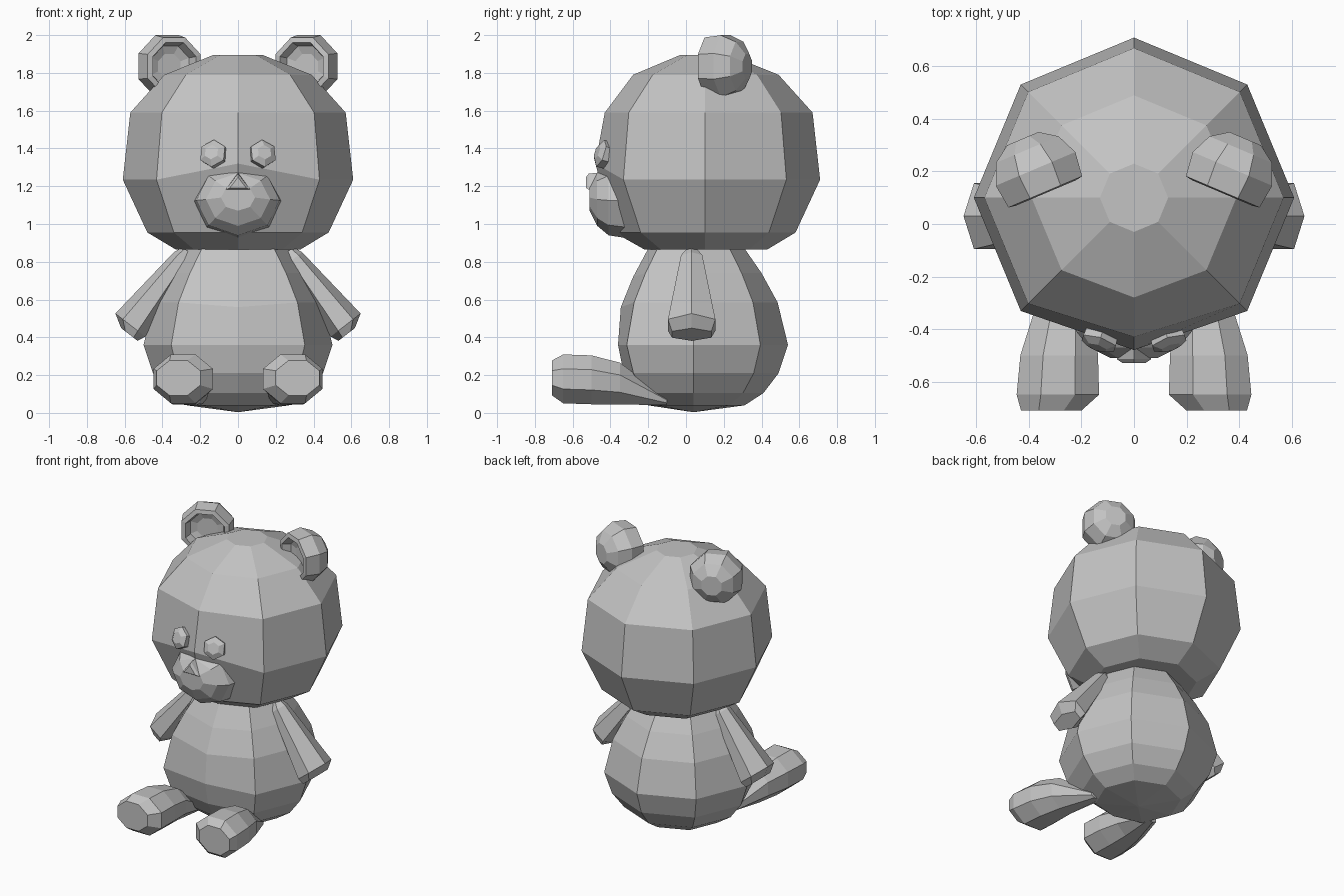
import bpy, bmesh, math
from mathutils import Vector

if "Cube" in bpy.data.objects:
    bpy.data.objects.remove(bpy.data.objects["Cube"], do_unlink=True)

# Single matte grey
grey = bpy.data.materials.new("soft_grey")
grey.use_nodes = True
colour = (0.55, 0.55, 0.55, 1)
grey.diffuse_color = colour
grey.node_tree.nodes["Principled BSDF"].inputs["Base Color"].default_value = colour

X, Y, Z = Vector((1, 0, 0)), Vector((0, 1, 0)), Vector((0, 0, 1))


def ring(centre, u, v, ru, rv, sides=8, phase=0.0):
    """Ellipse of points; phase is in steps of one side."""
    pts = []
    for i in range(sides):
        a = math.tau * (i + phase) / sides
        pts.append(Vector(centre) + u * ru * math.cos(a) + v * rv * math.sin(a))
    return pts


def loft(name, rings, mirror=False):
    """Skin a stack of rings into a closed flat-shaded part."""
    bm = bmesh.new()
    loops = [[bm.verts.new(p) for p in r] for r in rings]
    n = len(loops[0])
    for a, b in zip(loops, loops[1:]):
        for i in range(n):
            j = (i + 1) % n
            bm.faces.new((a[i], a[j], b[j], b[i]))
    bm.faces.new(loops[0])
    bm.faces.new(loops[-1])
    bmesh.ops.recalc_face_normals(bm, faces=bm.faces)
    mesh = bpy.data.meshes.new(name)
    bm.to_mesh(mesh)
    bm.free()
    mesh.materials.append(grey)
    obj = bpy.data.objects.new(name, mesh)
    bpy.context.collection.objects.link(obj)
    if mirror:
        mod = obj.modifiers.new("mirror", 'MIRROR')
        mod.use_mirror_merge = False
    return obj


def upright(name, centre_y, profile):
    """Eight-sided part from (height, radius, front y, front height) rows."""
    rings = []
    for z, r, front_y, front_z in profile:
        pts = ring((0, centre_y, z), X, Y, r, r)
        pts[6].y, pts[6].z = front_y, front_z
        rings.append(pts)
    return loft(name, rings)


# Head, with the front corner lifted to the bridge of the muzzle
upright("head", 0.1, [
    (0.865, 0.33, -0.22, 0.865),
    (0.955, 0.48, -0.38, 0.955),
    (1.235, 0.61, -0.48, 1.32),
    (1.59, 0.57, -0.43, 1.59),
    (1.79, 0.39, -0.28, 1.79),
    (1.895, 0.13, -0.03, 1.895),
])

# Body, with a flattened belly
upright("body", 0.04, [
    (0.005, 0.01, 0.03, 0.005),
    (0.04, 0.27, -0.2, 0.04),
    (0.105, 0.37, -0.27, 0.105),
    (0.21, 0.45, -0.33, 0.21),
    (0.36, 0.5, -0.36, 0.36),
    (0.585, 0.445, -0.345, 0.56),
    (0.74, 0.36, -0.28, 0.72),
    (0.87, 0.27, -0.2, 0.87),
])

# Muzzle
loft("muzzle", [ring((0, y, z), X, Z, rx, rz) for y, z, rx, rz in [
    (-0.28, 1.12, 0.24, 0.2),
    (-0.41, 1.125, 0.22, 0.185),
    (-0.47, 1.13, 0.17, 0.14),
    (-0.51, 1.14, 0.09, 0.07),
]])

# Nose: small downward wedge
loft("nose", [ring((0, y, z), X, Z, r, r * 0.75, 3, -0.25) for y, z, r in [
    (-0.45, 1.21, 0.085),
    (-0.515, 1.21, 0.075),
    (-0.53, 1.21, 0.05),
]])

# Eyes: shallow hexagonal buttons following the slant of the face
out = Vector((0.3, -0.9, 0.3)).normalized()
across = Z.cross(out).normalized()
lift = out.cross(across)
loft("eye", [ring(Vector((0.13, -0.44, 1.37)) + out * d, across, lift, r, r, 6, 0.5)
             for d, r in [(-0.04, 0.07), (0.015, 0.075), (0.035, 0.04)]], True)

# Ears: rounded cups turned slightly inwards
face = Vector((-0.39, -0.92, 0)).normalized()
side = Z.cross(face).normalized()
loft("ear", [ring(Vector((0.375, 0.21, 1.835)) + face * d, side, Z, r, r, 8, 0.5)
             for d, r in [
    (0.03, 0.07),
    (0.045, 0.115),
    (0.1, 0.135),
    (0.095, 0.165),
    (0.0, 0.178),
    (-0.08, 0.14),
    (-0.125, 0.07),
]], True)

# Arms: tapered, hanging outwards
ridge = Vector((0.79, 0, 0.61)).normalized()
loft("arm", [ring((x, 0.03, z), ridge, Y, thick, wide, 6) for x, z, thick, wide in [
    (0.27, 0.86, 0.03, 0.03),
    (0.30, 0.82, 0.05, 0.065),
    (0.57, 0.465, 0.1, 0.145),
    (0.575, 0.415, 0.055, 0.12),
]], True)

# Legs: stretched forwards, thick at the foot
loft("leg", [ring((x, y, z), X, Z, rx, rz, 8, 0.5) for x, y, z, rx, rz in [
    (0.22, -0.1, 0.06, 0.05, 0.02),
    (0.27, -0.35, 0.155, 0.125, 0.12),
    (0.285, -0.5, 0.175, 0.16, 0.14),
    (0.29, -0.65, 0.18, 0.17, 0.14),
    (0.315, -0.71, 0.185, 0.125, 0.1),
]], True)
